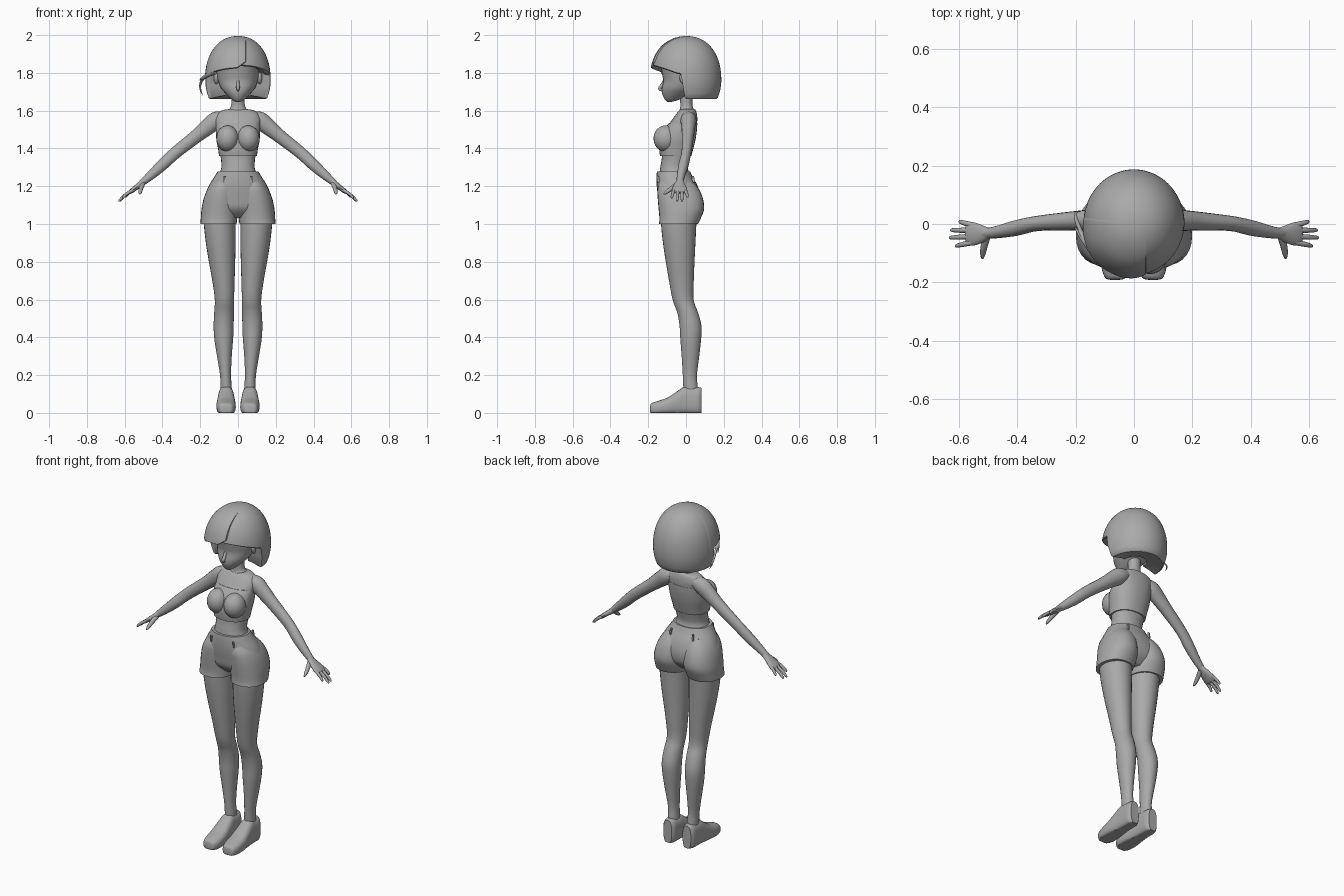
import bpy, bmesh, math
from mathutils import Vector

grey = bpy.data.materials.new("plain_grey")
grey.diffuse_color = (0.4, 0.4, 0.4, 1)


def make(name, rings, closed=True, caps=True):
    """Skin a list of equal-length vertex rings."""
    bm = bmesh.new()
    vs = [[bm.verts.new(p) for p in r] for r in rings]
    n = len(rings[0])
    for a, b in zip(vs, vs[1:]):
        for i in range(n if closed else n - 1):
            j = (i + 1) % n
            bm.faces.new((a[i], a[j], b[j], b[i]))
    if caps and closed:
        bm.faces.new(vs[0])
        bm.faces.new(vs[-1])
    bmesh.ops.remove_doubles(bm, verts=bm.verts[:], dist=1e-5)
    bmesh.ops.recalc_face_normals(bm, faces=bm.faces[:])
    me = bpy.data.meshes.new(name)
    bm.to_mesh(me)
    bm.free()
    me.materials.append(grey)
    ob = bpy.data.objects.new(name, me)
    bpy.context.collection.objects.link(ob)
    return ob


def smooth_rows(rows, k=4):
    """Catmull-Rom interpolation through rows of numbers."""
    out = []
    for i in range(len(rows) - 1):
        p0, p1, p2, p3 = rows[max(i - 1, 0)], rows[i], rows[i + 1], rows[min(i + 2, len(rows) - 1)]
        for j in range(k):
            t = j / k
            out.append([0.5 * (2 * b + (c - a) * t + (2 * a - 5 * b + 4 * c - d) * t * t
                               + (3 * b - a - 3 * c + d) * t ** 3)
                        for a, b, c, d in zip(p0, p1, p2, p3)])
    return out + [list(rows[-1])]


def loft(name, rows, s=1, axis='z', power=2.0, n=28):
    """Rows: position on axis, then low/high bounds of the two cross axes."""
    rings = []
    for t, u0, u1, v0, v1 in smooth_rows(rows):
        ring = []
        for i in range(n):
            a = 2 * math.pi * i / n
            c, d = math.cos(a), math.sin(a)
            u = (u0 + u1) / 2 + (u1 - u0) / 2 * math.copysign(abs(c) ** (2 / power), c)
            v = (v0 + v1) / 2 + (v1 - v0) / 2 * math.copysign(abs(d) ** (2 / power), d)
            ring.append((s * u, v, t) if axis == 'z' else (s * u, t, max(v, 0)))
        rings.append(ring)
    return make(name, rings)


def tube(name, pts, s=1, n=16):
    """Points: x, y, z, half width, half thickness."""
    rows = smooth_rows(pts)
    rings = []
    for i, (x, y, z, w, h) in enumerate(rows):
        q, p = rows[min(i + 1, len(rows) - 1)], rows[max(i - 1, 0)]
        t = (Vector(q[:3]) - Vector(p[:3])).normalized()
        side = (Vector((0, 1, 0)) - t * t.y).normalized()
        up = t.cross(side)
        ring = []
        for k in range(n):
            a = 2 * math.pi * k / n
            v = Vector((x, y, z)) + side * w * math.cos(a) + up * h * math.sin(a)
            ring.append((s * v.x, v.y, v.z))
        rings.append(ring)
    return make(name, rings)


def ball(name, c, r):
    rings = []
    for i in range(13):
        a = math.pi * i / 12
        rings.append([(c[0] + r[0] * math.sin(a) * math.cos(b), c[1] + r[1] * math.sin(a) * math.sin(b),
                       c[2] + r[2] * math.cos(a)) for b in [k * math.pi / 10 for k in range(20)]])
    return make(name, rings, caps=False)


def sym(z, w, y0, y1):
    return (z, -w, w, y0, y1)


# Head, nose and neck
loft("head", [sym(1.647, .012, -.10, -.075), sym(1.66, .035, -.113, -.03), sym(1.69, .066, -.126, .03),
              sym(1.72, .09, -.127, .07), sym(1.76, .106, -.121, .10), sym(1.80, .113, -.128, .12),
              sym(1.86, .115, -.137, .13), sym(1.92, .09, -.11, .10), sym(1.95, .03, -.04, .04)])
tube("nose", [(0, -.115, 1.765, .004, .006), (0, -.127, 1.735, .009, .009),
              (0, -.139, 1.717, .009, .009), (0, -.125, 1.706, .006, .005)][::-1])
loft("neck", [sym(1.56, .07, -.05, .055), sym(1.60, .052, -.035, .045), sym(1.63, .036, -.03, .034),
              sym(1.70, .036, -.035, .035)])

# Torso and cropped top
loft("torso", [sym(1.608, .05, -.025, .045), sym(1.597, .095, -.04, .054), sym(1.56, .121, -.068, .06),
               sym(1.50, .113, -.108, .055), sym(1.45, .109, -.125, .046), sym(1.40, .1, -.128, .034),
               sym(1.35, .091, -.128, .02), sym(1.30, .088, -.136, .01), sym(1.26, .1, -.14, .02),
               sym(1.20, .11, -.13, .03)], power=2.2)
loft("cropped_top", [sym(1.535, .116, -.088, .06), sym(1.50, .117, -.118, .058), sym(1.45, .115, -.138, .051),
                     sym(1.40, .106, -.142, .039), sym(1.36, .1, -.138, .028)], power=2.3)
for s, side in ((1, "left"), (-1, "right")):
    ball(side + "_bust", (s * .055, -.108, 1.452), (.06, .064, .07))

# Shorts: waist, then one half per leg
loft("shorts_waist", [sym(1.278, .108, -.154, .022), sym(1.25, .125, -.156, .035), sym(1.20, .156, -.155, .062),
                      sym(1.14, .176, -.147, .078), sym(1.08, .17, -.134, .07), sym(1.035, .10, -.09, .03)],
     power=2.2)

for s, side in ((1, "left"), (-1, "right")):
    loft(side + "_shorts_leg", [(1.23, .03, .125, -.135, .03), (1.19, .008, .158, -.15, .065),
                                (1.14, .002, .18, -.15, .088), (1.08, .001, .193, -.145, .096),
                                (1.03, .004, .197, -.141, .078), (1.0, .008, .199, -.143, .064)], s, power=2.2)
    # Belt loops front and back
    for y0, y1, where in ((-.152, -.139, "front"), (.034, .048, "back")):
        loft(f"{side}_{where}_belt_loop", [(1.22, .069, .078, y0, y1), (1.255, .067, .076, y0 - .004, y1 - .006)],
             s, power=6, n=12)

    # Leg
    loft(side + "_leg", [(1.06, .01, .183, -.13, .06), (1.0, .013, .181, -.132, .055), (.90, .013, .17, -.122, .05),
                         (.80, .015, .154, -.107, .045), (.70, .018, .136, -.09, .041), (.60, .021, .123, -.071, .04),
                         (.53, .022, .126, -.046, .064), (.46, .023, .129, -.034, .082), (.39, .026, .125, -.03, .08),
                         (.30, .033, .111, -.023, .07), (.20, .037, .095, -.017, .058), (.13, .033, .093, -.014, .062),
                         (.08, .035, .09, -.01, .06)], s)
    # Shoe
    loft(side + "_shoe", [(-.191, .048, .082, .008, .03), (-.184, .028, .099, -.006, .05), (-.15, .014, .111, -.01, .063),
                          (-.10, .012, .114, -.01, .08), (-.05, .016, .11, -.01, .112), (-.01, .02, .106, -.01, .138),
                          (.03, .022, .104, -.01, .138), (.065, .024, .102, -.01, .136), (.083, .036, .09, -.004, .132)],
         s, axis='y', power=2.7)

    # Arm, palm, fingers and thumb
    tube(side + "_arm", [(.075, .014, 1.565, .036, .034), (.115, .013, 1.548, .042, .047), (.16, .012, 1.514, .037, .043),
                         (.22, .010, 1.465, .032, .036), (.33, .002, 1.378, .026, .032), (.40, -.013, 1.313, .027, .03),
                         (.46, -.026, 1.259, .022, .024), (.50, -.032, 1.225, .018, .018), (.515, -.033, 1.212, .016, .015)], s)
    tube(side + "_palm", [(.495, -.031, 1.229, .018, .017), (.52, -.034, 1.208, .03, .015),
                          (.55, -.034, 1.185, .04, .013), (.568, -.033, 1.171, .037, .011),
                          (.575, -.033, 1.165, .028, .006)], s)
    for name, y, tip in (("index", -.063, (.612, -.076, 1.138)), ("middle", -.043, (.633, -.047, 1.121)),
                         ("ring", -.022, (.629, -.021, 1.121)), ("little", -.004, (.599, .009, 1.142))):
        a, b = Vector((.552, y, 1.182)), Vector(tip)
        m = a.lerp(b, .55) + Vector((.003, 0, .003))
        e = a.lerp(b, .92)
        tube(f"{side}_{name}_finger", [(*a, .010, .010), (*m, .0085, .0085), (*e, .0065, .0065), (*b, .002, .002)], s, 10)
    tube(side + "_thumb", [(.503, -.04, 1.215, .013, .013), (.513, -.075, 1.190, .012, .012),
                           (.518, -.104, 1.168, .009, .009), (.519, -.119, 1.157, .003, .003)], s, 10)
    # Ear
    ball(side + "_ear", (s * .115, -.01, 1.775), (.014, .024, .034))

# Hair: a rounded bob, high over the face and long behind the cheeks
TOP, MID = 1.995, 1.76


def radius(z):
    if z > MID:
        return max(0, 1 - ((z - MID) / (TOP - MID)) ** 2.2) ** (1 / 2.2)
    return 1 - .12 * ((MID - z) / .1) ** 2


def hair_point(phi, z, k=1.0):
    r = radius(z) * k
    return (.173 * r * math.sin(phi), .002 - .185 * r * math.cos(phi), z)


def step(a, b, x):
    t = min(1, max(0, (x - a) / (b - a)))
    return t * t * (3 - 2 * t)


columns = [math.radians(-180 + 3 * i) for i in range(120)]


def bob_edge(phi):
    d = abs(math.degrees(phi))
    fringe = 1.842 - .042 * min(1, d / 75) ** 2
    return fringe + (1.668 - fringe) * step(80, 88, d)


rings = []
for i in range(25):
    u = (i / 24) ** 1.7
    rings.append([hair_point(p, TOP - (TOP - bob_edge(p)) * u) for p in columns])
for k, dz in ((.95, -.006), (.88, -.004), (.7, .004), (.42, .012)):     # turned-in underside
    rings.append([tuple(Vector((q[0] * k, q[1] * k, q[2] + dz))) for q in rings[24]])
make("hair_bob", rings, caps=False)

# Swept fringe lock, from the parting across the forehead
rings = []
N = 44
for i in range(25):
    u = (i / 24) ** 1.7
    ring = []
    for j in range(N + 1):
        f = j / N
        z_guess = TOP - (TOP - 1.84) * u
        start = math.asin(min(1, .046 / max(.173 * radius(z_guess), .046)))
        phi = start + (math.radians(-98) - start) * f
        d = math.degrees(phi)
        edge = 1.782 + .046 * step(-100, 0, d) + .035 * step(-5, 18, d)
        k = 1 + .045 * step(0, .35, u) * (1 - step(.6, 1, f))
        if j == 0:
            k = .97
        elif f == 1:
            k = .98
        else:
            k += .006
        ring.append(hair_point(phi, TOP - (TOP - edge) * u, k))
    rings.append(ring)
for k, dz in ((.96, -.005), (.85, .004), (.65, .02)):
    rings.append([(q[0] * k, q[1] * k, q[2] + dz) for q in rings[24]])
make("hair_fringe", rings, closed=False)

# Loose strands at the end of the fringe
tube("loose_strand", [(-.12, -.125, 1.806, .012, .014), (-.16, -.07, 1.788, .01, .012), (-.187, -.015, 1.768, .006, .009),
                      (-.2, .025, 1.735, .004, .006), (-.197, .04, 1.705, .003, .004), (-.185, .043, 1.68, .001, .001)], 1, 10)
tube("short_strand", [(-.14, -.1, 1.80, .01, .012), (-.18, -.045, 1.778, .007, .009),
                      (-.203, -.01, 1.762, .002, .002)], 1, 10)

# Smooth shading with sharp hems
for ob in bpy.context.scene.objects:
    ob.select_set(True)
    bpy.context.view_layer.objects.active = ob
bpy.ops.object.shade_smooth_by_angle(angle=math.radians(45))
